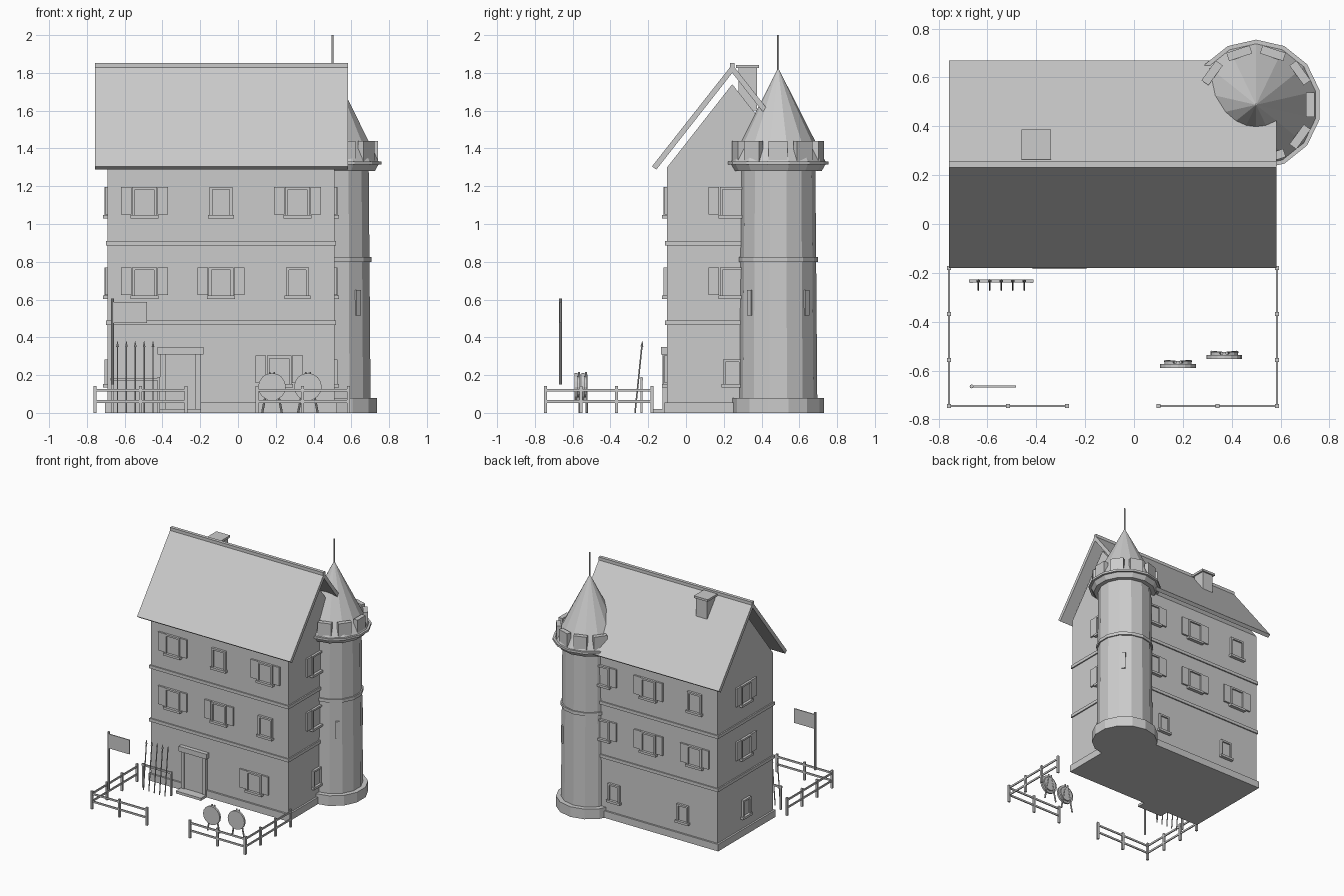
import bpy, bmesh, math
from mathutils import Matrix, Vector

cube = bpy.data.objects.get("Cube")
if cube:
    bpy.data.objects.remove(cube, do_unlink=True)

stone = bpy.data.materials.new("plain_grey")
stone.use_nodes = True
grey = (0.6, 0.6, 0.6, 1)
stone.diffuse_color = grey
stone.node_tree.nodes["Principled BSDF"].inputs["Base Color"].default_value = grey


def finish(name, bm):
    bmesh.ops.recalc_face_normals(bm, faces=bm.faces)
    mesh = bpy.data.meshes.new(name)
    bm.to_mesh(mesh)
    bm.free()
    mesh.materials.append(stone)
    ob = bpy.data.objects.new(name, mesh)
    bpy.context.collection.objects.link(ob)
    return ob


def box(bm, x, y, z, frame=Matrix()):
    """Box given by its (low, high) ranges, placed in a local frame."""
    lo, hi = Vector((x[0], y[0], z[0])), Vector((x[1], y[1], z[1]))
    mat = frame @ Matrix.Translation((lo + hi) / 2) @ Matrix.Diagonal((*(hi - lo), 1))
    bmesh.ops.create_cube(bm, size=1, matrix=mat)


def rod(bm, a, b, r1, r2=None, sides=8):
    """Cylinder or cone between two points."""
    a, b = Vector(a), Vector(b)
    d = b - a
    turn = Matrix() if d.normalized().z > 0.999 else d.to_track_quat("Z", "Y").to_matrix().to_4x4()
    bmesh.ops.create_cone(bm, cap_ends=True, segments=sides, radius1=r1,
                          radius2=r1 if r2 is None else r2, depth=d.length,
                          matrix=Matrix.Translation((a + b) / 2) @ turn)


def prism(bm, profile, x0, x1):
    """Extrude a (y, z) profile along x."""
    face = bm.faces.new([bm.verts.new((x0, y, z)) for y, z in profile])
    new = bmesh.ops.extrude_face_region(bm, geom=[face])["geom"]
    bmesh.ops.translate(bm, vec=(x1 - x0, 0, 0),
                        verts=[v for v in new if isinstance(v, bmesh.types.BMVert)])


# House body with gables
X0, X1, Y0, Y1, MID = -0.69, 0.51, -0.10, 0.59, 0.245
bm = bmesh.new()
prism(bm, [(Y0, 0), (Y1, 0), (Y1, 1.3), (MID, 1.74), (Y0, 1.3)], X0, X1)
finish("house_walls", bm)

# Plinth and storey bands
for name, z0, z1, out in [("plinth", 0, 0.055, 0.014), ("lower_band", 0.465, 0.49, 0.01),
                          ("upper_band", 0.885, 0.91, 0.01)]:
    bm = bmesh.new()
    box(bm, (X0 - out, X1 + out), (Y0 - out, Y1 + out), (z0, z1))
    finish(name, bm)

# Roof slopes, mirrored about the ridge
for name, s in [("front_roof", -1), ("back_roof", 1)]:
    bm = bmesh.new()
    prism(bm, [(MID, 1.845), (MID + s * 0.425, 1.305), (MID + s * 0.402, 1.288), (MID, 1.80)],
          -0.757, 0.583)
    finish(name, bm)
bm = bmesh.new()
box(bm, (-0.757, 0.583), (MID - 0.013, MID + 0.013), (1.828, 1.853))
finish("ridge_cap", bm)

# Chimney
bm = bmesh.new()
box(bm, (-0.448, -0.352), (0.277, 0.375), (1.6, 1.83))
box(bm, (-0.46, -0.34), (0.265, 0.387), (1.825, 1.842))
finish("chimney", bm)


# Windows: local x runs along the wall, local -y points outward
def window(name, frame, u, z, shutters, w=0.12, h=0.155):
    bm = bmesh.new()
    t, a, b = 0.014, w / 2, h / 2
    box(bm, (u - a, u + a), (-0.006, 0.01), (z - b, z + b), frame)
    for s in (-1, 1):
        edge = sorted((u + s * a, u + s * (a - t)))
        box(bm, edge, (-0.018, 0.01), (z - b, z + b), frame)
        if shutters:
            leaf = sorted((u + s * (a + 0.004), u + s * (a + 0.06)))
            box(bm, leaf, (-0.014, 0.01), (z - b + 0.01, z + b), frame)
    box(bm, (u - a, u + a), (-0.018, 0.01), (z + b - t, z + b), frame)
    box(bm, (u - a - 0.008, u + a + 0.008), (-0.026, 0.01), (z - b - 0.012, z - b + 0.006), frame)
    finish(name, bm)


def wall(x, y, degrees):
    return Matrix.Translation((x, y, 0)) @ Matrix.Rotation(math.radians(degrees), 4, "Z")


walls = {"front": wall(-0.09, Y0, 0), "back": wall(-0.09, Y1, 180),
         "right": wall(X0, MID, -90), "left": wall(X1, MID, 90)}
LOW, MIDDLE, TOP = 0.215, 0.692, 1.118
rows = {"front": [(TOP, (1, 0, 1)), (MIDDLE, (1, 1, 0))],
        "back": [(TOP, (1, 1, 0)), (MIDDLE, (1, 1, 1))]}
for side, storeys in rows.items():
    for z, pattern in storeys:
        for i, shut in enumerate(pattern):
            window(f"{side}_window", walls[side], (i - 1) * 0.405, z, shut, 0.13 if shut else 0.12)
for side in ("left", "right"):
    for z in (TOP, MIDDLE):
        window(f"{side}_window", walls[side], 0, z, True, 0.13)
    window(f"{side}_low_window", walls[side], 0, LOW, False, 0.1, 0.135)
for u in (-0.3, 0.3):
    window("back_low_window", walls["back"], u, LOW, False, 0.1, 0.135)
window("front_low_window", walls["front"], 0.308, 0.225, True, 0.13)

# Door with jambs, lintel and step
D = -0.305
bm = bmesh.new()
box(bm, (D - 0.08, D + 0.08), (Y0 - 0.016, Y0), (0.02, 0.31))
for s in (-1, 1):
    box(bm, sorted((D + s * 0.08, D + s * 0.108)), (Y0 - 0.024, Y0), (0.0, 0.31))
box(bm, (D - 0.122, D + 0.122), (Y0 - 0.032, Y0), (0.31, 0.35))
box(bm, (D - 0.11, D + 0.11), (Y0 - 0.085, Y0), (0, 0.02))
finish("door", bm)

# Round tower, stacked from faceted drums
TX, TY, SIDES = 0.5, 0.488, 14
for name, z0, z1, r1, r2 in [("tower_base", 0, 0.08, 0.243, 0.243),
                             ("tower_shaft", 0.08, 1.29, 0.207, 0.197),
                             ("tower_band", 0.80, 0.825, 0.211, 0.211),
                             ("tower_corbel", 1.28, 1.315, 0.23, 0.25),
                             ("tower_ledge", 1.315, 1.332, 0.267, 0.267),
                             ("tower_cone", 1.332, 1.825, 0.25, 0.001),
                             ("spire", 1.8, 2.0, 0.005, 0.005)]:
    bm = bmesh.new()
    rod(bm, (TX, TY, z0), (TX, TY, z1), r1, r2, SIDES)
    finish(name, bm)

# Battlements and arrow slits
bm = bmesh.new()
for i in range(10):
    turn = wall(TX, TY, i * 36)
    box(bm, (0.205, 0.24), (-0.05, 0.05), (1.332, 1.44), turn)
finish("battlements", bm)
bm = bmesh.new()
for angle in (-48, 48):
    box(bm, (0.18, 0.208), (-0.015, 0.015), (0.515, 0.65), wall(TX, TY, angle))
finish("arrow_slits", bm)


# Yard fence
def fence(name, a, b, spans):
    bm = bmesh.new()
    a, b = Vector(a), Vector(b)
    for i in range(spans + 1):
        p = a.lerp(b, i / spans)
        box(bm, (p.x - 0.008, p.x + 0.008), (p.y - 0.008, p.y + 0.008), (0, 0.142))
    for z in (0.06, 0.12):
        box(bm, (min(a.x, b.x) - 0.004, max(a.x, b.x) + 0.004),
            (min(a.y, b.y) - 0.004, max(a.y, b.y) + 0.004), (z - 0.007, z + 0.007))
    finish(name, bm)


FRONT = -0.745
fence("right_fence", (-0.757, -0.18), (-0.757, FRONT), 3)
fence("left_fence", (0.585, -0.18), (0.585, FRONT), 3)
fence("front_right_fence", (-0.757, FRONT), (-0.275, FRONT), 2)
fence("front_left_fence", (0.10, FRONT), (0.585, FRONT), 2)

# Flag on its pole
bm = bmesh.new()
rod(bm, (-0.665, -0.665, 0.15), (-0.665, -0.665, 0.605), 0.008)
finish("flag_pole", bm)
bm = bmesh.new()
box(bm, (-0.66, -0.483), (-0.669, -0.661), (0.475, 0.588))
finish("flag", bm)

# Spear rack
bm = bmesh.new()
for x in (-0.665, -0.42):
    box(bm, (x - 0.006, x + 0.006), (-0.241, -0.229), (0, 0.19))
box(bm, (-0.675, -0.412), (-0.24, -0.228), (0.172, 0.186))
finish("spear_rack", bm)
bm = bmesh.new()
for i in range(5):
    x = -0.638 + i * 0.047
    rod(bm, (x, -0.27, 0), (x, -0.234, 0.35), 0.004, sides=6)
    rod(bm, (x, -0.234, 0.35), (x, -0.231, 0.38), 0.008, 0.001, 6)
finish("spears", bm)

# Practice targets on splayed legs
for name, x, y in [("right_target", 0.18, -0.582), ("left_target", 0.37, -0.545)]:
    bm = bmesh.new()
    rod(bm, (x, y + 0.008, 0.138), (x, y - 0.008, 0.138), 0.073, sides=16)
    rod(bm, (x, y + 0.008, 0.138), (x, y + 0.02, 0.138), 0.056, sides=16)
    for s in (-1, 1):
        rod(bm, (x + s * 0.052, y + 0.02, 0), (x + s * 0.01, y + 0.016, 0.215), 0.006)
    finish(name, bm)
